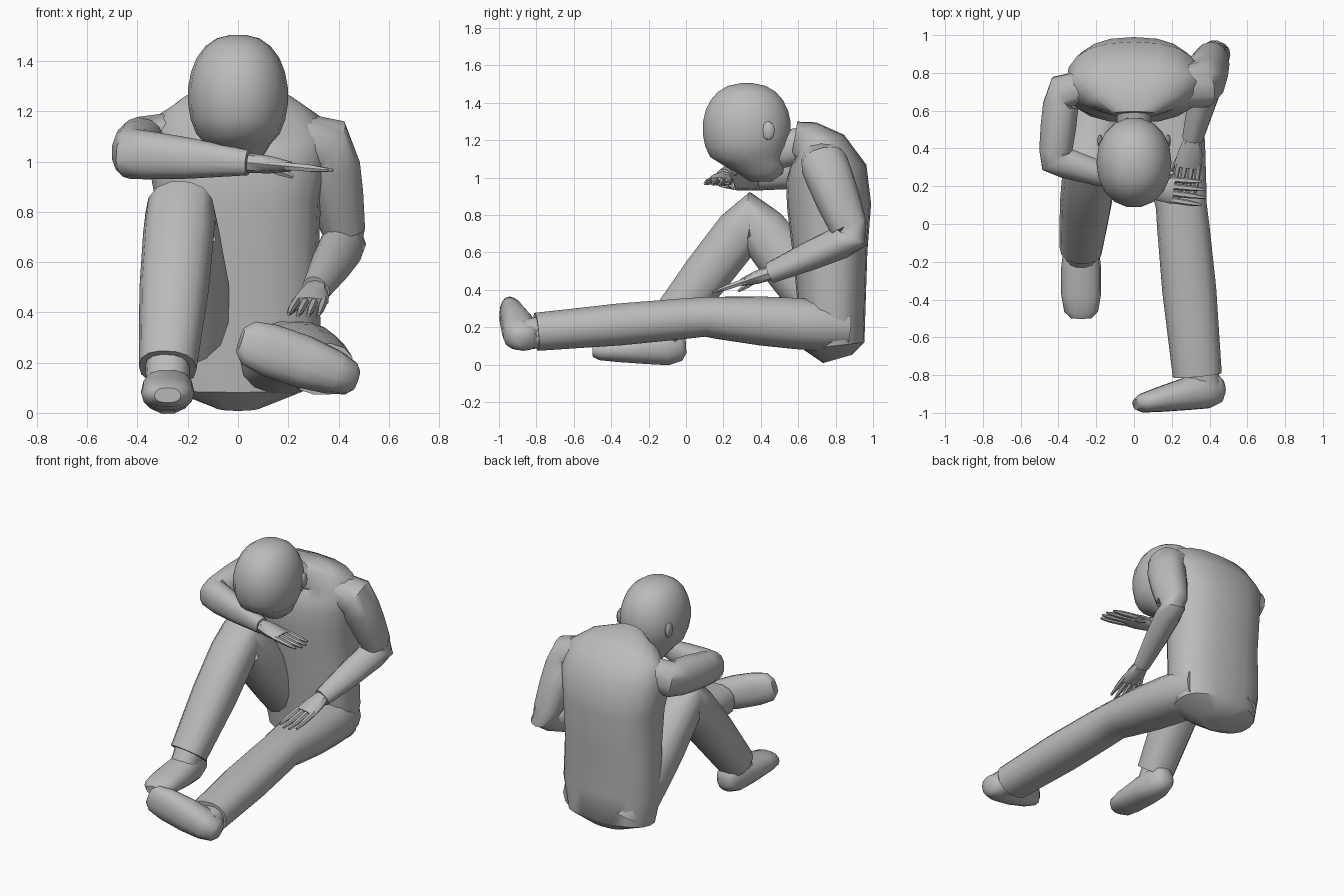
import bpy, bmesh, math
from mathutils import Vector

default_cube = bpy.data.objects.get("Cube")
if default_cube:
    bpy.data.objects.remove(default_cube)

X, Y, Z = Vector((1, 0, 0)), Vector((0, 1, 0)), Vector((0, 0, 1))

# One plain clay colour
GREY = (.5, .5, .5, 1)
clay = bpy.data.materials.new("clay grey")
clay.use_nodes = True
clay.diffuse_color = GREY
clay.node_tree.nodes["Principled BSDF"].inputs["Base Color"].default_value = GREY


def signed_power(value, exponent):
    return math.copysign(abs(value) ** exponent, value)


def loft(bm, rings, ref=X, sides=14, power=2.3, axis=None):
    """Skin rings of (centre, half width along ref, half depth)."""
    centres = [Vector(ring[0]) for ring in rings]
    last = len(rings) - 1
    loops = []
    for i, (centre, width, depth) in enumerate(rings):
        tangent = axis or (centres[min(i + 1, last)] - centres[max(i - 1, 0)]).normalized()
        side = (ref - tangent * ref.dot(tangent)).normalized()
        up = tangent.cross(side)
        loop = []
        for k in range(sides):
            angle = math.tau * k / sides
            u = signed_power(math.cos(angle), 2 / power) * width
            v = signed_power(math.sin(angle), 2 / power) * depth
            loop.append(bm.verts.new(Vector(centre) + side * u + up * v))
        loops.append(loop)
    for lower, upper in zip(loops, loops[1:]):
        for k in range(sides):
            n = (k + 1) % sides
            bm.faces.new((lower[k], lower[n], upper[n], upper[k]))
    bm.faces.new(loops[0][::-1])
    bm.faces.new(loops[-1])


def finish(name, bm):
    bmesh.ops.recalc_face_normals(bm, faces=bm.faces)
    mesh = bpy.data.meshes.new(name)
    bm.to_mesh(mesh)
    bm.free()
    mesh.materials.append(clay)
    obj = bpy.data.objects.new(name, mesh)
    bpy.context.collection.objects.link(obj)
    bpy.ops.object.select_all(action='DESELECT')
    obj.select_set(True)
    bpy.context.view_layer.objects.active = obj
    bpy.ops.object.shade_smooth_by_angle(angle=math.radians(45))


def part(name, rings, **options):
    bm = bmesh.new()
    loft(bm, rings, **options)
    finish(name, bm)


def midline(rows):
    """Rings on the body's plane of symmetry from (y, z, width, depth)."""
    return [((0, y, z), width, depth) for y, z, width, depth in rows]


def ellipsoid(centre, size, low=-85, steps=9):
    """Rings of an upright ellipsoid, from the angle low up to its top."""
    rings = []
    for i in range(steps):
        angle = math.radians(low + (85 - low) * i / (steps - 1))
        spread = math.cos(angle) ** .8
        rings.append((Vector(centre) + Z * size[2] * math.sin(angle),
                      size[0] * spread, size[1] * spread))
    return rings


def limb(name, root, top, bend, end, radii, flat, ref=X):
    """Limb growing from a root inside the torso, mitred at top and bend."""
    root, top, bend, end = map(Vector, (root, top, bend, end))
    rings = [(root, radii[0] * .85, radii[0] * .85 * flat)]
    for start, stop, r0, r1, steps in (
            (top, bend, radii[0], radii[1], (0, .2, .5, .87)),
            (bend, end, radii[1], radii[2], (0, .13, .5, 1))):
        for t in steps:
            radius = (r0 + (r1 - r0) * t) * (1 + .08 * math.sin(math.pi * t))
            rings.append((start.lerp(stop, t), radius, radius * flat))
    part(name, rings, ref=ref)


def shoe(name, heel, toe, ref):
    """Rounded shoe, tallest near the heel and widest near the toe."""
    heel, toe = Vector(heel), Vector(toe)
    profile = ((0, .4, .4), (.05, .65, .8), (.2, .85, 1), (.45, 1, .85),
               (.75, 1, .65), (.93, .85, .5), (1, .5, .3))
    part(name, [(heel.lerp(toe, t), width / 9.5, height / 10)
                for t, width, height in profile], ref=ref)


def ankle(name, inside_leg, inside_shoe):
    part(name, [(inside_leg, .09, .085), (inside_shoe, .085, .085)])


def hand(name, wrist, knuckle, across):
    """Flat palm, four straight fingers and a thumb on the across side."""
    wrist, knuckle = Vector(wrist), Vector(knuckle)
    ahead = (knuckle - wrist).normalized()
    bm = bmesh.new()
    loft(bm, [(wrist, .045, .04), (wrist.lerp(knuckle, .5), .065, .035), (knuckle, .075, .02)],
         ref=across, sides=8)

    def finger(base, tip, radius):
        loft(bm, [(base, radius, radius), (base.lerp(tip, .6), radius * .9, radius * .9),
                  (tip, radius * .4, radius * .4)], ref=across, sides=6)

    for slot in (-1.5, -.5, .5, 1.5):
        base = knuckle + across * slot * .036 - ahead * .02
        reach = .2 - abs(slot) * .02
        finger(base, base + ahead * reach + across * slot * .005, .017)
    thumb_base = wrist + ahead * .05 + across * .03
    finger(thumb_base, thumb_base + ahead * .13 + across * .05 - Z * .04, .02)
    finish(name, bm)


# Torso, upright from the seat and curving forward at the shoulders
part("torso", midline([
    (.81, .03, .1, .08), (.79, .1, .29, .165), (.78, .3, .33, .18), (.77, .6, .32, .2),
    (.765, .85, .33, .225), (.75, 1.02, .36, .22), (.7, 1.14, .35, .17),
    (.64, 1.2, .25, .11), (.58, 1.21, .12, .09),
]), sides=20, power=2.4)

# Neck and its collar
part("neck", midline([(.42, 1.13, .09, .1), (.66, 1.18, .09, .1)]))
part("collar", midline([(.6, 1.18, .09, .1), (.73, 1.17, .12, .1)]))

# Bowed head: jaw rings below, rounded skull above
jaw = midline([(.4, .98, .05, .06), (.4, 1.02, .1, .12), (.36, 1.07, .13, .17)])
skull = ellipsoid((0, .325, 1.26), (.2, .24, .245), low=-38)
part("head", jaw + skull, sides=18, power=2.1, axis=Z)
part("nose", ellipsoid((0, .26, 1.06), (.03, .04, .05), steps=5), sides=6, axis=Z)
for label, sign in (("left", 1), ("right", -1)):
    part(label + "_ear", ellipsoid((sign * .18, .44, 1.25), (.015, .035, .05), steps=5),
         sides=8, axis=Z)

# Left arm hangs back, its hand resting on the thigh
left_wrist = (.31, .45, .49)
limb("left_arm", (.2, .72, 1.11), (.36, .74, 1.07), (.425, .89, .68), left_wrist,
     (.11, .08, .05), 1.15, ref=X + Z)
hand("left_hand", left_wrist, (.285, .3, .44), -X)

# Right arm is folded across under the forehead
right_wrist = (.04, .2, .995)
limb("right_arm", (-.2, .75, 1.11), (-.38, .7, 1.07), (-.42, .34, 1.03), right_wrist,
     (.11, .1, .05), .85, ref=Z)
hand("right_hand", right_wrist, (.21, .18, .98), Y)

# Left leg lies stretched out, the shoe turned inward
limb("left_leg", (.15, .86, .2), (.17, .72, .21), (.25, .1, .255), (.335, -.8, .175),
     (.175, .135, .13), .8)
ankle("left_ankle", (.34, -.72, .18), (.38, -.87, .16))
shoe("left_shoe", (.47, -.86, .13), (.01, -.955, .29), Z)

# Right leg is drawn up with a bent knee, the shoe flat on the ground
limb("right_leg", (-.14, .84, .14), (-.16, .78, .24), (-.23, .35, .79), (-.28, -.125, .18),
     (.15, .14, .115), .95)
ankle("right_ankle", (-.28, -.1, .22), (-.28, -.17, .11))
shoe("right_shoe", (-.28, 0, .1), (-.28, -.5, .07), X)
